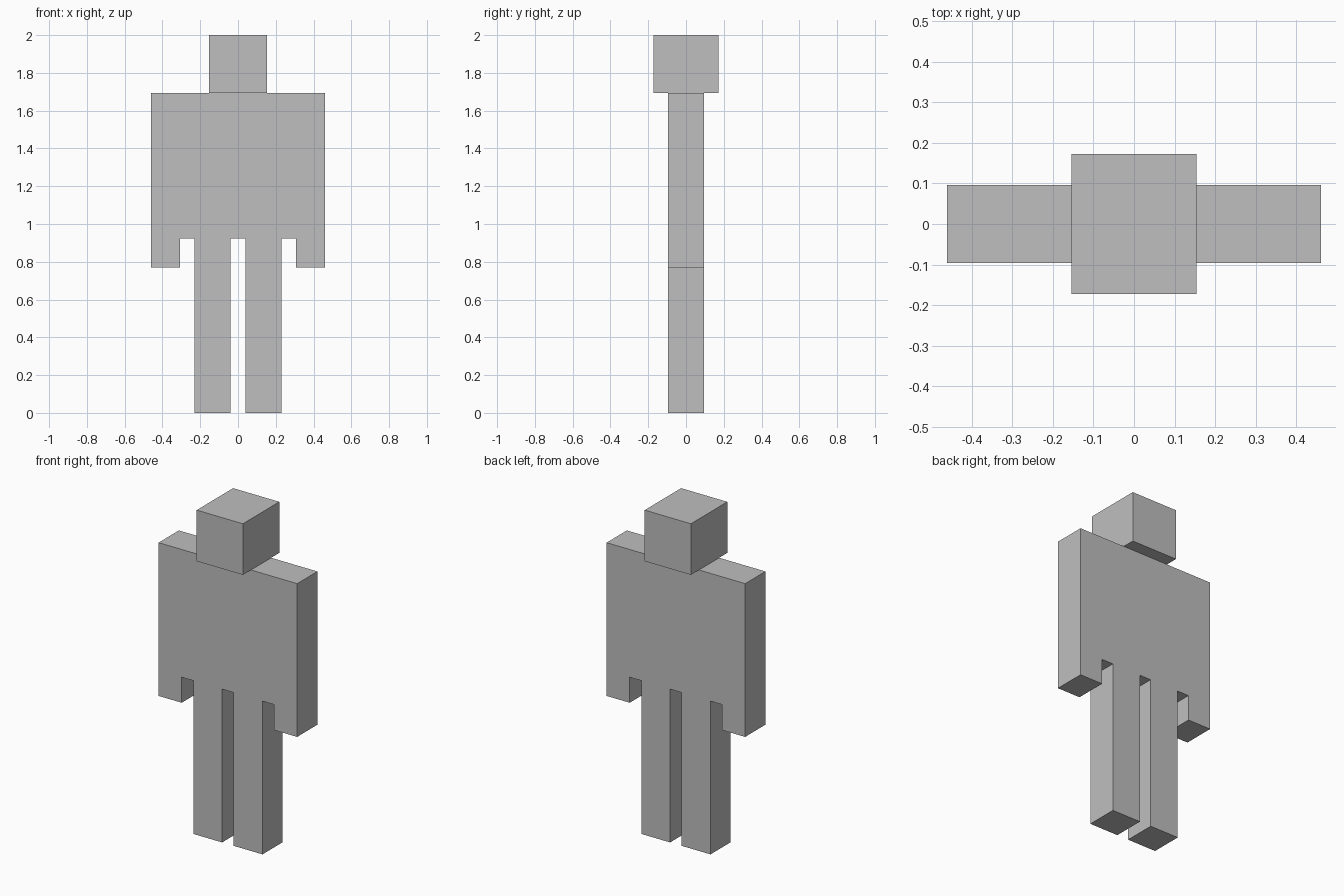
import bpy
import bmesh

cube = bpy.data.objects.get("Cube")
if cube:
    bpy.data.objects.remove(cube, do_unlink=True)

# The whole figure sits on a grid of 52 units in height
U = 2 / 52

grey = bpy.data.materials.new("plain_grey")
grey.use_nodes = True
colour = (0.52, 0.52, 0.52, 1)
grey.diffuse_color = colour
grey.node_tree.nodes["Principled BSDF"].inputs["Base Color"].default_value = colour


def extrude_profile(name, points, depth):
    """Solid from an x-z outline, centred on y = 0."""
    bm = bmesh.new()
    verts = [bm.verts.new((x * U, -depth * U / 2, z * U)) for x, z in points]
    face = bm.faces.new(verts)
    ext = bmesh.ops.extrude_face_region(bm, geom=[face])
    moved = [g for g in ext["geom"] if isinstance(g, bmesh.types.BMVert)]
    bmesh.ops.translate(bm, verts=moved, vec=(0, depth * U, 0))
    bmesh.ops.recalc_face_normals(bm, faces=bm.faces)
    mesh = bpy.data.meshes.new(name)
    bm.to_mesh(mesh)
    bm.free()
    mesh.materials.append(grey)
    obj = bpy.data.objects.new(name, mesh)
    bpy.context.collection.objects.link(obj)
    return obj


# Body: torso, arms and legs as one slab; half outline mirrored across x
half = [(1, 24), (1, 0), (6, 0), (6, 24), (8, 24), (8, 20), (12, 20), (12, 44)]
outline = half + [(-x, z) for x, z in reversed(half)]
extrude_profile("body", outline, 5)

# Head: block slightly deeper than wide
extrude_profile("head", [(-4, 44), (4, 44), (4, 52), (-4, 52)], 9)
